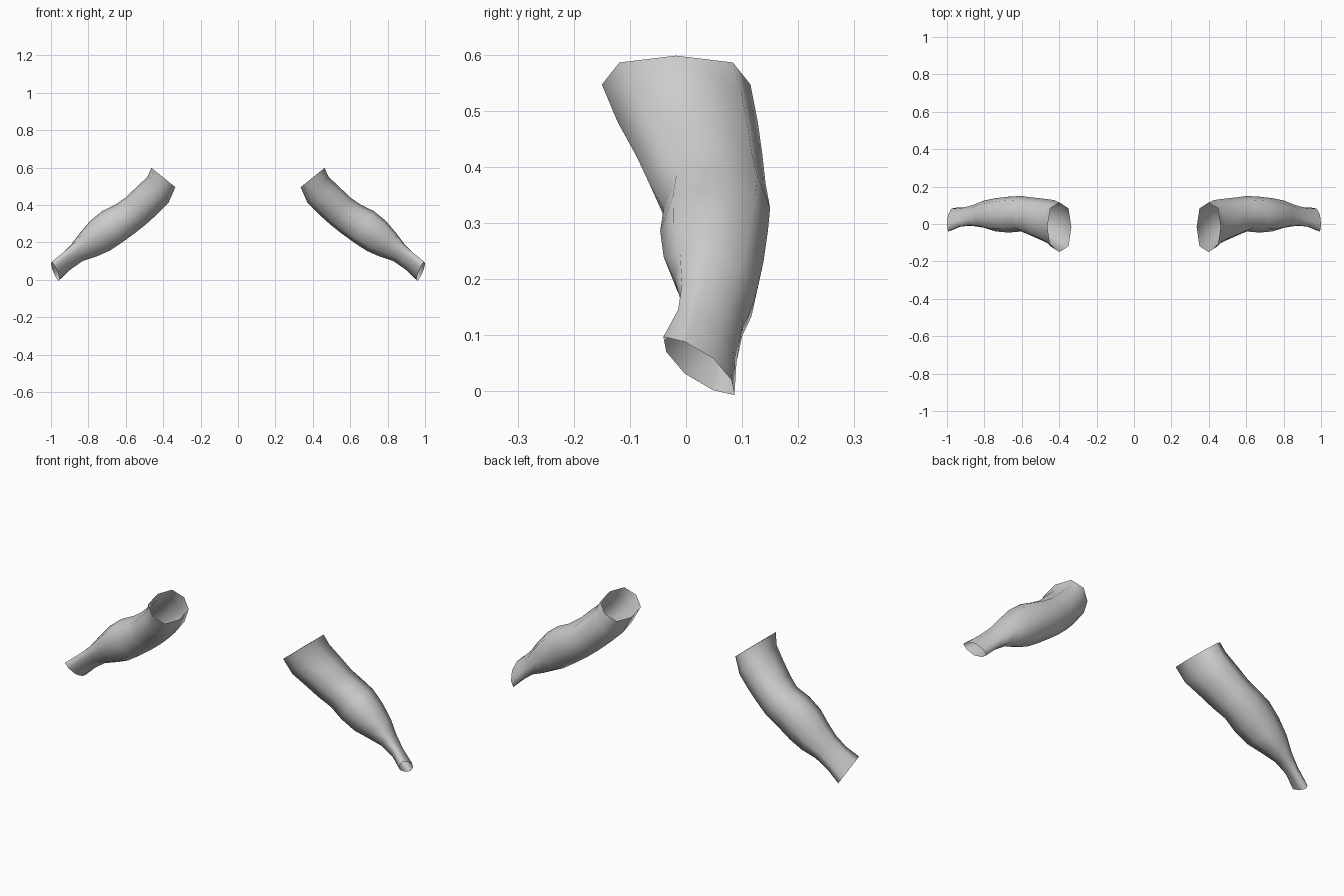
import bpy, bmesh, math

if "Cube" in bpy.data.objects:
    bpy.data.objects.remove(bpy.data.objects["Cube"])

cloth = bpy.data.materials.new("light grey")
cloth.diffuse_color = (0.6, 0.6, 0.6, 1)
cloth.use_nodes = True
cloth.node_tree.nodes["Principled BSDF"].inputs["Base Color"].default_value = cloth.diffuse_color

SIDES = 8
# rings from shoulder to wrist: upper x, z, lower x, z, front y, back y, twist
RINGS = [
    (.463, .598, .335, .495, -.150, .115, 0),
    (.484, .550, .372, .410, -.122, .128, 0),
    (.545, .493, .430, .352, -.090, .136, 0),
    (.600, .440, .490, .298, -.065, .142, 0),
    (.655, .402, .550, .250, -.040, .150, 0),
    (.725, .368, .615, .203, -.046, .146, 0),
    (.790, .315, .687, .155, -.040, .138, .005),
    (.845, .250, .755, .125, -.020, .126, .01),
    (.890, .190, .830, .100, -.009, .102, .015),
    (.940, .140, .895, .056, -.010, .086, .02),
    (1.00, .088, .955, .002, -.035, .081, .025),
]


def ring_points(ux, uz, lx, lz, front, back, twist):
    """Eight points of a slightly squared oval between the upper and lower edge."""
    points = []
    for i in range(SIDES):
        a = 2 * math.pi * i / SIDES
        c, s = math.cos(a), math.sin(a)
        if abs(c * s) > 0.1:
            c, s = c * 1.08, s * 1.08
        t = (s + 1) / 2
        y = (front + back) / 2 - c * (back - front) / 2 - twist * s
        points.append((lx + (ux - lx) * t, y, lz + (uz - lz) * t + twist * c))
    return points


def make_sleeve(name, side):
    bm = bmesh.new()
    loops = [[bm.verts.new((side * x, y, z)) for x, y, z in ring_points(*r)]
             for r in RINGS]
    # open tube: skin neighbouring rings, leave both ends open
    for a, b in zip(loops, loops[1:]):
        for i in range(SIDES):
            j = (i + 1) % SIDES
            bm.faces.new((a[i], a[j], b[j], b[i]))
    # make the surface face outwards
    bm.faces.ensure_lookup_table()
    bm.normal_update()
    face = bm.faces[0]
    middle = sum((v.co for v in loops[0]), loops[0][0].co * 0) / SIDES
    if face.normal.dot(face.calc_center_median() - middle) < 0:
        bmesh.ops.reverse_faces(bm, faces=bm.faces[:])
    for f in bm.faces:
        f.smooth = True
    mesh = bpy.data.meshes.new(name)
    bm.to_mesh(mesh)
    bm.free()
    mesh.materials.append(cloth)
    obj = bpy.data.objects.new(name, mesh)
    bpy.context.collection.objects.link(obj)
    return obj


make_sleeve("left_sleeve", 1)
make_sleeve("right_sleeve", -1)
